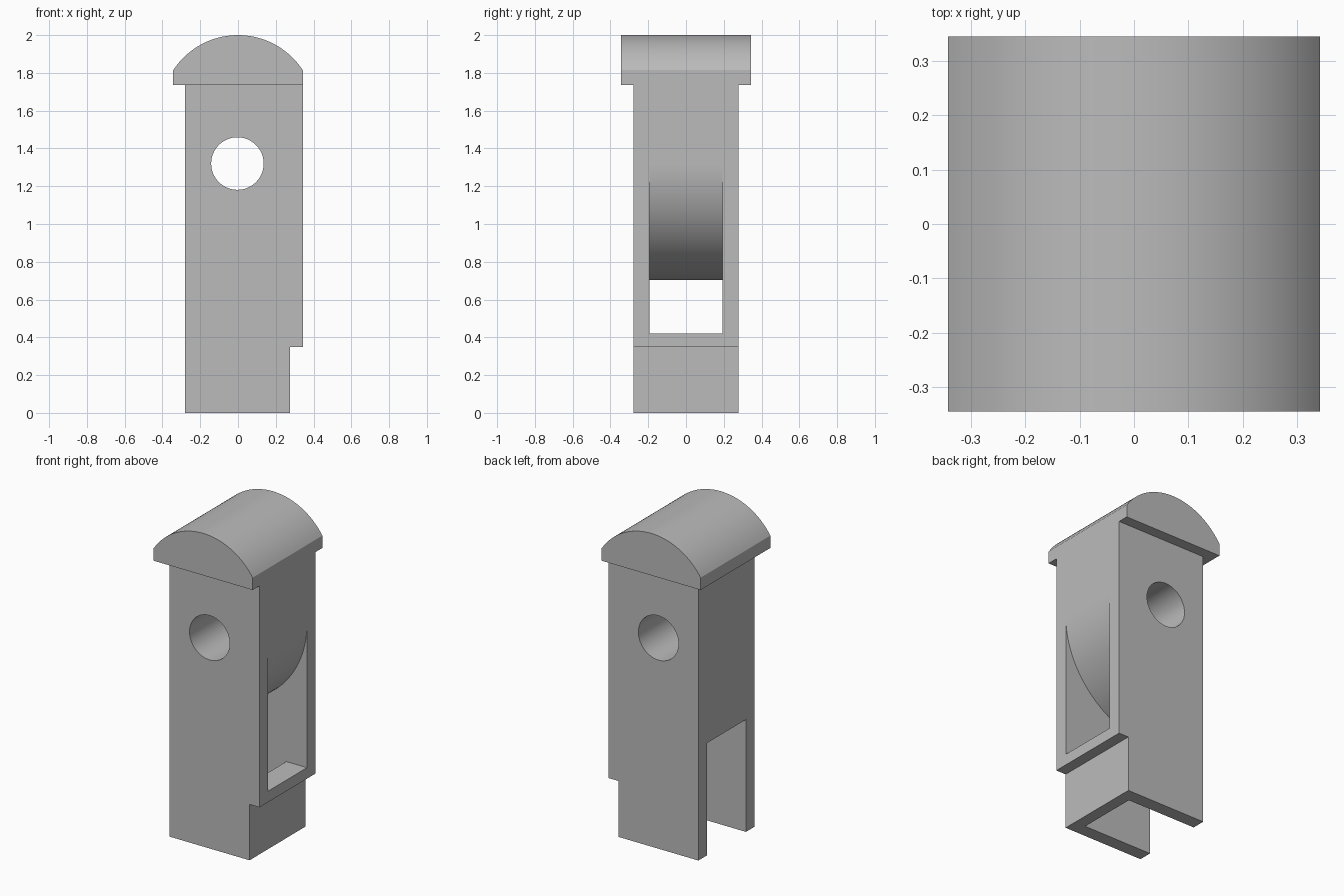
import bpy, bmesh
from math import sin, cos, pi, asin, radians

cube = bpy.data.objects.get("Cube")
if cube:
    bpy.data.objects.remove(cube, do_unlink=True)

grey = bpy.data.materials.new("plain grey")
grey.use_nodes = True
grey.diffuse_color = (0.5, 0.5, 0.5, 1)
grey.node_tree.nodes["Principled BSDF"].inputs["Base Color"].default_value = (0.5, 0.5, 0.5, 1)


def extrude_profile(name, points, half_depth):
    """Extrude an x-z outline evenly along y."""
    bm = bmesh.new()
    face = bm.faces.new([bm.verts.new((x, -half_depth, z)) for x, z in points])
    new = bmesh.ops.extrude_face_region(bm, geom=[face])["geom"]
    bmesh.ops.translate(bm, vec=(0, 2 * half_depth, 0),
                        verts=[v for v in new if isinstance(v, bmesh.types.BMVert)])
    bmesh.ops.recalc_face_normals(bm, faces=bm.faces)
    mesh = bpy.data.meshes.new(name)
    bm.to_mesh(mesh)
    bm.free()
    mesh.materials.append(grey)
    obj = bpy.data.objects.new(name, mesh)
    bpy.context.collection.objects.link(obj)
    return obj


def arc(cx, cz, rx, rz, start, end, steps):
    angles = [start + (end - start) * i / steps for i in range(steps + 1)]
    return [(cx + rx * cos(a), cz + rz * sin(a)) for a in angles]


def combine(target, tool, operation):
    mod = target.modifiers.new(operation.lower(), "BOOLEAN")
    mod.operation = operation
    mod.solver = "EXACT"
    mod.object = tool
    bpy.ops.object.modifier_apply(modifier=mod.name)
    bpy.data.objects.remove(tool, do_unlink=True)


LEFT, RIGHT, FOOT = -0.28, 0.343, 0.274
CAP_Z, SPRING_Z, STEP_Z, AXIS_Z, SLOT_Z = 1.737, 1.814, 0.35, 1.32, 0.703

# Body with a stepped foot on one side
post = extrude_profile("post", [(LEFT, 0), (FOOT, 0), (FOOT, STEP_Z), (RIGHT, STEP_Z),
                                (RIGHT, CAP_Z), (LEFT, CAP_Z)], 0.277)
bpy.context.view_layer.objects.active = post
post.select_set(True)

# Overhanging cap with a rounded top
rise = 2 - SPRING_Z
radius = (RIGHT ** 2 + rise ** 2) / (2 * rise)
spread = asin(RIGHT / radius)
dome = arc(0, 2 - radius, radius, radius, pi / 2 - spread, pi / 2 + spread, 40)
cap = extrude_profile("cap", [(-RIGHT, CAP_Z), (RIGHT, CAP_Z)] + dome, 0.345)
combine(post, cap, "UNION")

# Curved chute: window on one side, open slot on the other
ceiling = arc(LEFT, AXIS_Z, RIGHT - LEFT, AXIS_Z - SLOT_Z, 0, -pi / 2, 32)
chute = extrude_profile("chute_cutter", [(-0.5, -0.1), (0.2, -0.1), (0.2, 0.419),
                        (0.5, 0.419), (0.5, AXIS_Z)] + ceiling + [(-0.5, SLOT_Z)], 0.193)
combine(post, chute, "DIFFERENCE")

# Round cross hole
hole = extrude_profile("hole_cutter", arc(-0.003, AXIS_Z, 0.139, 0.139, 0, 2 * pi, 64)[:-1], 0.5)
combine(post, hole, "DIFFERENCE")

# Smooth curves, crisp edges
bpy.ops.object.shade_smooth_by_angle(angle=radians(25))
normals = post.modifiers.new("flat face normals", "WEIGHTED_NORMAL")
normals.keep_sharp = True
